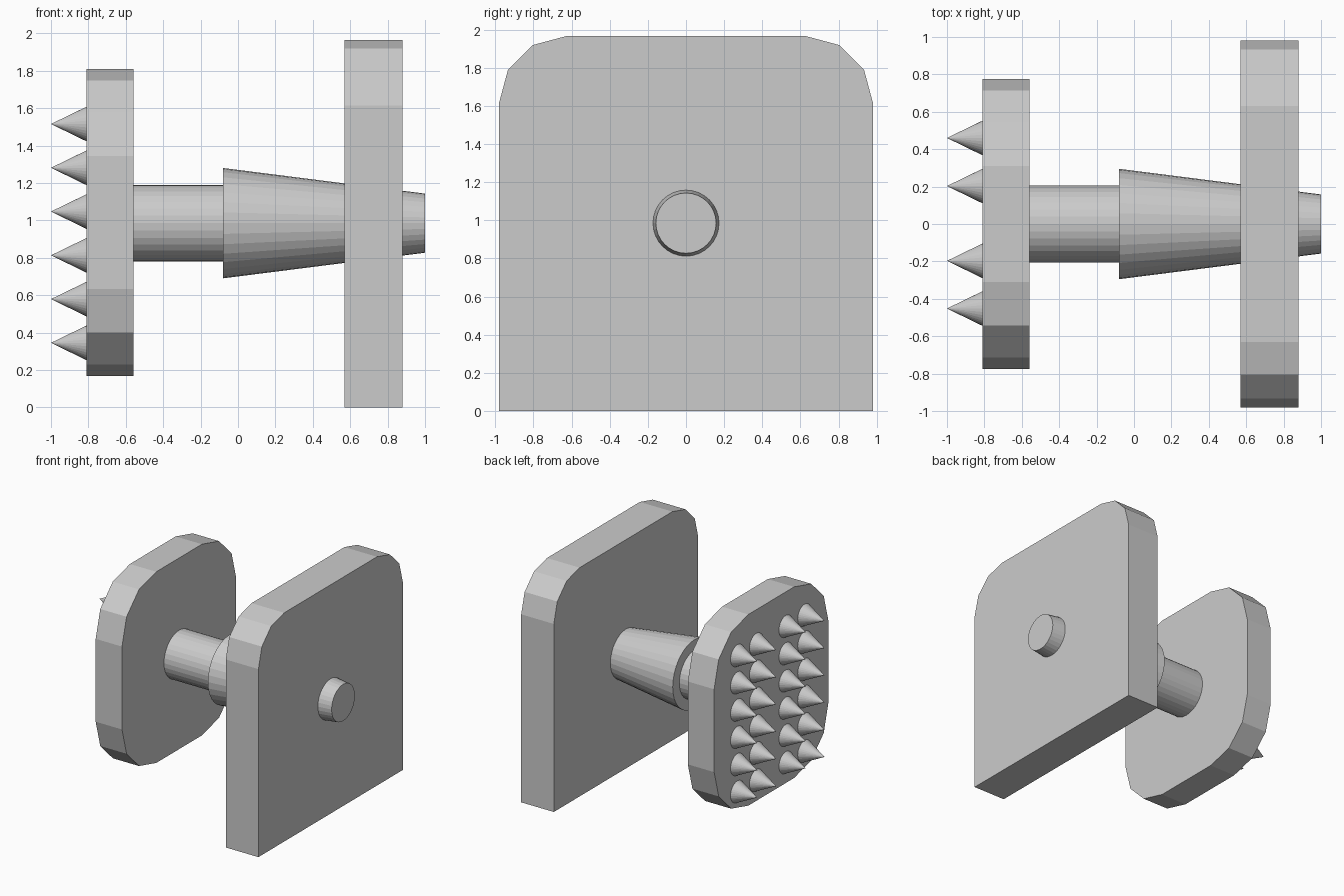
import bpy, bmesh
from math import sin, cos, pi

if "Cube" in bpy.data.objects:
    bpy.data.objects.remove(bpy.data.objects["Cube"])

AXIS_Z = 0.985


def make_object(name, bm):
    bmesh.ops.recalc_face_normals(bm, faces=bm.faces[:])
    mesh = bpy.data.meshes.new(name)
    bm.to_mesh(mesh)
    bm.free()
    obj = bpy.data.objects.new(name, mesh)
    bpy.context.collection.objects.link(obj)
    return obj


def corner(cy, cz, r, start, steps=3):
    """Quarter arc in the YZ plane, starting at the given angle."""
    return [(cy + r * cos(start + pi / 2 * i / steps),
             cz + r * sin(start + pi / 2 * i / steps)) for i in range(steps + 1)]


def plate(name, x0, x1, outline):
    bm = bmesh.new()
    face = bm.faces.new([bm.verts.new((x0, y, z)) for y, z in outline])
    out = bmesh.ops.extrude_face_region(bm, geom=[face], use_keep_orig=True)
    verts = [g for g in out["geom"] if isinstance(g, bmesh.types.BMVert)]
    bmesh.ops.translate(bm, verts=verts, vec=(x1 - x0, 0, 0))
    return make_object(name, bm)


def round_bar(name, x0, x1, r0, r1, y=0, z=AXIS_Z, sides=32):
    """Cylinder, taper or spike along X; a zero radius gives a point."""
    bm = bmesh.new()
    bmesh.ops.create_cone(bm, cap_ends=True, segments=sides,
                          radius1=r0, radius2=r1, depth=x1 - x0)
    for v in bm.verts:
        v.co = ((x0 + x1) / 2 + v.co.z, y + v.co.y, z - v.co.x)
    bmesh.ops.remove_doubles(bm, verts=bm.verts[:], dist=1e-5)
    return make_object(name, bm)


# Wall plate: square bottom, rounded top corners
plate("wall_plate", 0.57, 0.88,
      [(-0.98, 0), (0.98, 0)]
      + corner(0.63, 1.615, 0.35, 0) + corner(-0.63, 1.615, 0.35, pi / 2))

# Spiked head plate: all four corners rounded
R = 0.465
hy, lo, hi = 0.775 - R, 0.168 + R, 1.81 - R
plate("head_plate", -0.81, -0.56,
      corner(hy, hi, R, 0) + corner(-hy, hi, R, pi / 2)
      + corner(-hy, lo, R, pi) + corner(hy, lo, R, 1.5 * pi))

# Push rod and tapered sleeve passing through the wall plate
round_bar("push_rod", -0.57, -0.07, 0.205, 0.205)
round_bar("tapered_sleeve", -0.08, 1.0, 0.295, 0.158)

# Grid of spikes on the head
for y in (0.46, 0.203, -0.197, -0.452):
    for row in range(6):
        round_bar("spike", -1.0, -0.805, 0.0, 0.095, y, 0.345 + row * 0.234)
